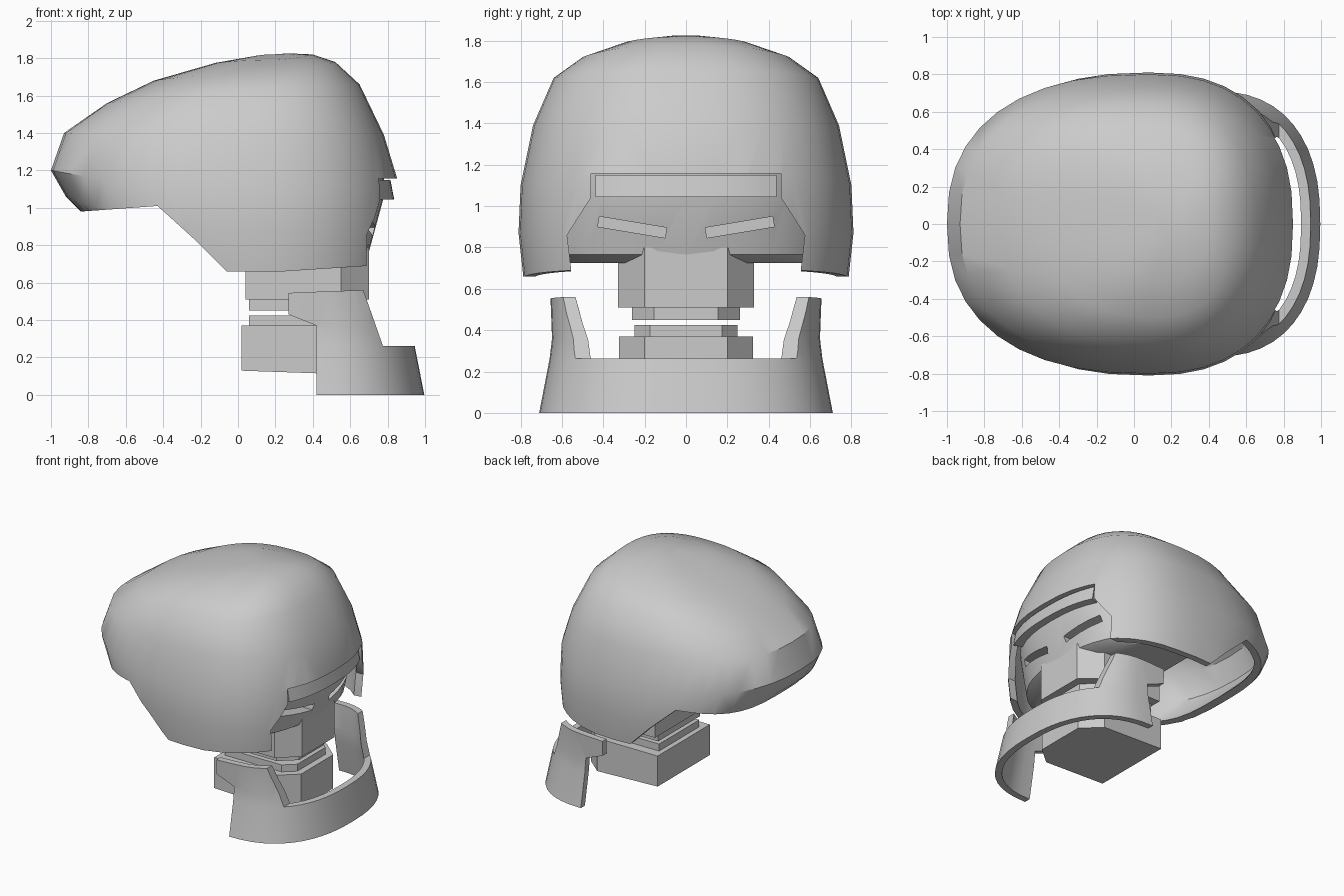
import bpy, bmesh, math
from mathutils import Matrix

if "Cube" in bpy.data.objects:
    bpy.data.objects.remove(bpy.data.objects["Cube"])

grey = bpy.data.materials.new("light_grey")
grey.diffuse_color = (0.6, 0.6, 0.6, 1)
grey.use_nodes = True
grey.node_tree.nodes["Principled BSDF"].inputs["Base Color"].default_value = grey.diffuse_color


def make(name, verts, faces):
    bm = bmesh.new()
    vs = [bm.verts.new(v) for v in verts]
    for f in faces:
        bm.faces.new([vs[i] for i in f])
    bmesh.ops.recalc_face_normals(bm, faces=bm.faces[:])
    me = bpy.data.meshes.new(name)
    bm.to_mesh(me)
    bm.free()
    me.materials.append(grey)
    ob = bpy.data.objects.new(name, me)
    bpy.context.collection.objects.link(ob)
    return ob


def loft(name, rings, closed=True, caps=False):
    """Skin a list of equally long vertex rings."""
    n = len(rings[0])
    verts = [v for r in rings for v in r]
    faces = [(a * n + i, a * n + (i + 1) % n, (a + 1) * n + (i + 1) % n, (a + 1) * n + i)
             for a in range(len(rings) - 1) for i in range(n if closed else n - 1)]
    if caps:
        faces += [tuple(range(n)), tuple((len(rings) - 1) * n + i for i in range(n))]
    return make(name, verts, faces)


def prism(name, pts, axis, a, b):
    """Extrude an outline: x/z along y, y/z along x, or x/y along z."""
    put = {"x": lambda p, t: (t, p[0], p[1]), "y": lambda p, t: (p[0], t, p[1]),
           "z": lambda p, t: (p[0], p[1], t)}[axis]
    return loft(name, [[put(p, t) for p in pts] for t in (a, b)], caps=True)


def apply_mod(ob):
    bpy.context.view_layer.update()
    dg = bpy.context.evaluated_depsgraph_get()
    me = bpy.data.meshes.new_from_object(ob.evaluated_get(dg))
    ob.modifiers.clear()
    ob.data = me


def thicken(ob, t):
    m = ob.modifiers.new("thickness", "SOLIDIFY")
    m.thickness, m.offset = t, -1
    apply_mod(ob)


def boolean(ob, cutter, op="DIFFERENCE"):
    m = ob.modifiers.new("cut", "BOOLEAN")
    m.object, m.operation, m.solver = cutter, op, "EXACT"
    apply_mod(ob)
    bpy.data.objects.remove(cutter)


def smooth(ob, deg=35):
    bpy.ops.object.select_all(action="DESELECT")
    ob.select_set(True)
    bpy.context.view_layer.objects.active = ob
    bpy.ops.object.shade_smooth_by_angle(angle=math.radians(deg))


def spow(v, n=2.4):
    return math.copysign(abs(v) ** (2 / n), v)


def arc(xc, xf, w, z, a0=-90, a1=90, n=24):
    """Front half of a squared ellipse."""
    out = []
    for i in range(n + 1):
        t = math.radians(a0 + (a1 - a0) * i / n)
        out.append((xc + (xf - xc) * spow(math.cos(t)), w * spow(math.sin(t)), z))
    return out


# helmet shell: tilted rings (back x, back z, front x, front z, middle x, half width, side z)
N = 40
rows = [(-.78, .92, .84, .55, .08, .775, .55), (-.92, 1.06, .86, .85, .08, .81, .87),
        (-1.0, 1.2, .85, 1.16, .08, .80, 1.1), (-.93, 1.4, .78, 1.39, .08, .74, 1.39),
        (-.70, 1.56, .65, 1.66, .10, .64, 1.62), (-.45, 1.68, .52, 1.78, .12, .50, 1.72),
        (-.12, 1.775, .40, 1.82, .16, .30, 1.79), (.08, 1.81, .27, 1.826, .18, .10, 1.82)]
rings = []
for xb, zb, xf, zf, xs, w, zs in rows:
    ring = []
    for i in range(N):
        t = 2 * math.pi * i / N
        c, s = spow(math.cos(t)), spow(math.sin(t))
        xe, ze = (xf, zf) if c > 0 else (xb, zb)
        ring.append((xs + (xe - xs) * abs(c), w * s, zs + (ze - zs) * c * c))
    rings.append(ring)
helmet = loft("helmet", rings)
bm = bmesh.new()
bm.from_mesh(helmet.data)
top = [e for e in bm.edges if e.is_boundary and e.verts[0].co.z > 1.75]
bmesh.ops.contextual_create(bm, geom=top)
bmesh.ops.recalc_face_normals(bm, faces=bm.faces[:])
if max(bm.faces, key=lambda f: f.calc_center_median().z).normal.z < 0:
    bmesh.ops.reverse_faces(bm, faces=bm.faces[:])
bm.to_mesh(helmet.data)
bm.free()
thicken(helmet, .05)
# trim the rim, then open the face
boolean(helmet, prism("rim_cutter", [(-1.3, .97), (-.84, .98), (-.43, 1.01), (-.22, .82),
        (-.06, .66), (.24, .66), (.70, .69), (1.3, .70), (1.3, .2), (-1.3, .2)], "y", -1.2, 1.2))
half = [(.555, .4), (.555, .69), (.575, .86), (.46, 1.04), (.46, 1.157)]
boolean(helmet, prism("face_cutter", half + [(-y, z) for y, z in half[::-1]], "x", .3, 1.3))
smooth(helmet)

# brow band under the helmet edge
A = 29
brow = loft("brow", [arc(.08, .815, .80, 1.15, -A, A, 12), arc(.08, .835, .80, 1.045, -A, A, 12),
                     arc(.08, .74, .74, 1.045, -A, A, 12), arc(.08, .73, .74, 1.15, -A, A, 12),
                     arc(.08, .815, .80, 1.15, -A, A, 12)], closed=False)
bm = bmesh.new()
bm.from_mesh(brow.data)
bmesh.ops.remove_doubles(bm, verts=bm.verts[:], dist=1e-4)
bmesh.ops.holes_fill(bm, edges=[e for e in bm.edges if e.is_boundary])
bmesh.ops.recalc_face_normals(bm, faces=bm.faces[:])
bm.to_mesh(brow.data)
bm.free()
smooth(brow)

# face block with slanted eye slots
face = loft("face", [arc(.05, .62, .72, .725), arc(.05, .70, .74, .765),
                     arc(.05, .775, .74, 1.04), arc(.05, .78, .72, 1.16)], caps=True)
for s in (-1, 1):
    eye = prism("eye_cutter", [(-.165, -.025), (.165, -.025), (.165, .025), (-.165, .025)],
                "x", .52, 1.0)
    eye.data.transform(Matrix.Translation((0, s * .26, .898)) @ Matrix.Rotation(s * .165, 4, "X"))
    boolean(face, eye)
smooth(face)


# neck stack: blocks with cut front corners
def neck(name, x0, x1, w, flat, z0, z1):
    d = x1 - (w - flat) * 1.15
    return prism(name, [(x0, -w), (d, -w), (x1, -flat), (x1, flat), (d, w), (x0, w)], "z", z0, z1)


neck("mouth_block", .04, .70, .33, .20, .51, .80)
neck("upper_collar", .06, .64, .26, .155, .45, .51)
neck("lower_collar", .06, .64, .25, .175, .37, .425)
base = neck("neck_base", .02, .69, .325, .20, .12, .37)
for v in base.data.vertices:
    if v.co.z < .2:
        v.co.z = .13 - .035 * v.co.x

# chin guard: flared band trimmed to its side outline
rings = []
for z, xf, w in [(-.02, 1.0, .714), (.26, .945, .66), (.36, .925, .648), (.60, .90, .657)]:
    r = arc(.42, xf, w, z)
    rings.append([(.1, -w, z)] + r + [(.1, w, z)])
guard = loft("chin_guard", rings, closed=False)
bm = bmesh.new()
bm.from_mesh(guard.data)
if max(bm.faces, key=lambda f: f.calc_center_median().x).normal.x < 0:
    bmesh.ops.reverse_faces(bm, faces=bm.faces[:])
bm.to_mesh(guard.data)
bm.free()
thicken(guard, .05)
boolean(guard, prism("guard_outline", [(.42, 0), (1.2, 0), (1.2, .262), (.775, .262), (.67, .56),
        (.46, .553), (.27, .545), (.27, .43), (.42, .37)], "y", -1, 1), "INTERSECT")
smooth(guard)
